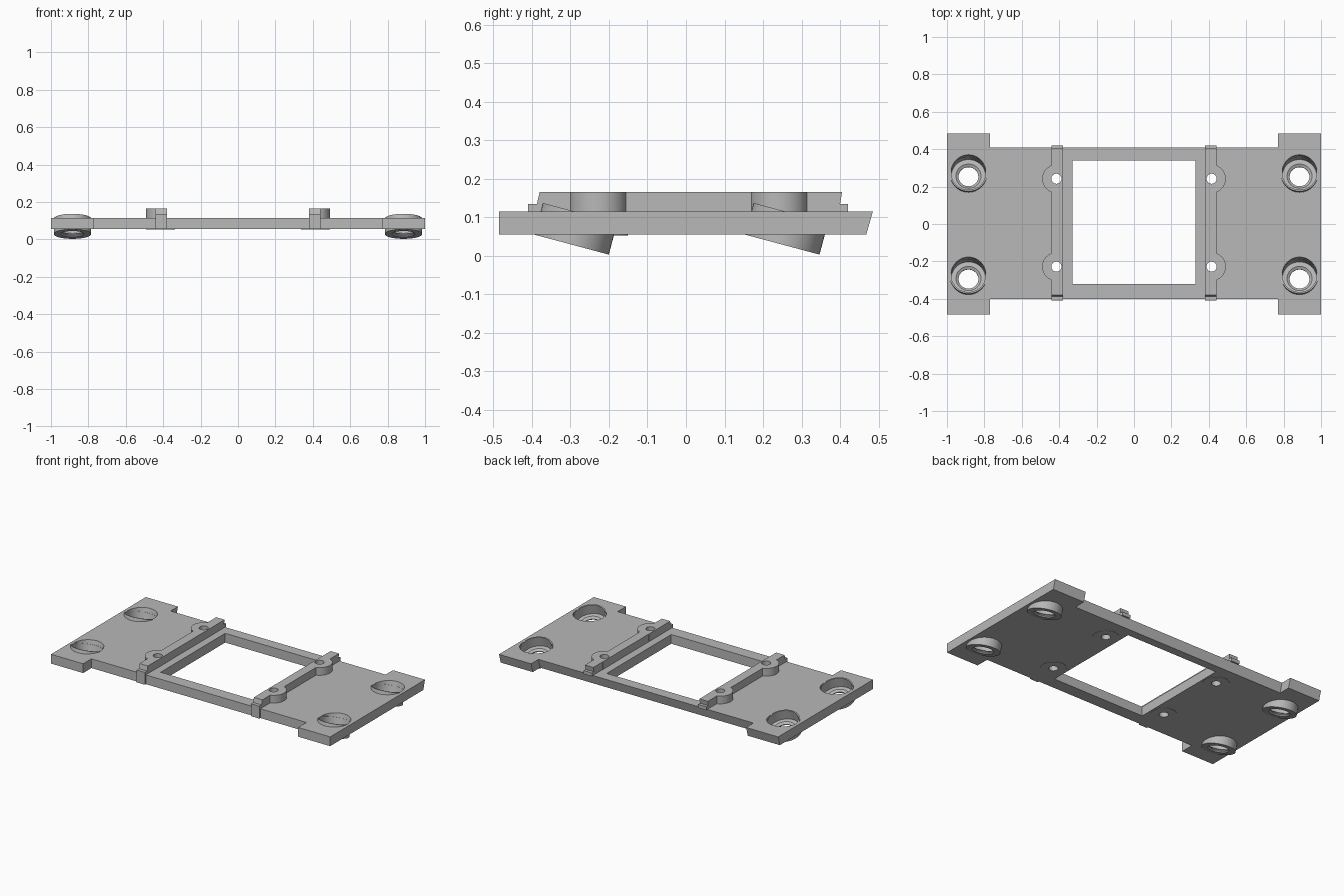
import bpy, bmesh
from math import radians, sin, cos, pi
from mathutils import Matrix, Vector

if "Cube" in bpy.data.objects:
    bpy.data.objects.remove(bpy.data.objects["Cube"])

grey = bpy.data.materials.new("plain_grey")
grey.use_nodes = True
grey.diffuse_color = (0.48, 0.48, 0.48, 1)
grey.node_tree.nodes["Principled BSDF"].inputs["Base Color"].default_value = grey.diffuse_color

BOTTOM, TOP = 0.055, 0.115
TILT = radians(15)
CUP_X, CUP_YS = 0.885, (-0.297, 0.25)
HOLE_X, HOLE_YS = 0.415, (-0.228, 0.242)


def make(name, bm):
    bmesh.ops.recalc_face_normals(bm, faces=bm.faces)
    mesh = bpy.data.meshes.new(name)
    bm.to_mesh(mesh)
    bm.free()
    mesh.materials.append(grey)
    obj = bpy.data.objects.new(name, mesh)
    bpy.context.collection.objects.link(obj)
    return obj


def prism(bm, points, offset):
    """Extrude a closed outline by a vector."""
    base = bm.faces.new([bm.verts.new(p) for p in points])
    ext = bmesh.ops.extrude_face_region(bm, geom=[base], use_keep_orig=True)
    verts = [v for v in ext["geom"] if isinstance(v, bmesh.types.BMVert)]
    bmesh.ops.translate(bm, verts=verts, vec=offset)


def cylinder(bm, centre, radius, z0, z1, tilt=0.0, segments=48):
    """Cylinder between two heights along its (tilted) axis."""
    mat = (Matrix.Translation(centre) @ Matrix.Rotation(-tilt, 4, "X")
           @ Matrix.Translation((0, 0, (z0 + z1) / 2)))
    bmesh.ops.create_cone(bm, cap_ends=True, segments=segments, radius1=radius,
                          radius2=radius, depth=z1 - z0, matrix=mat)


def apply(obj, mod):
    bpy.context.view_layer.objects.active = obj
    bpy.ops.object.modifier_apply(modifier=mod.name)


def mirror(obj):
    mod = obj.modifiers.new("mirror", "MIRROR")
    mod.use_mirror_merge = False
    apply(obj, mod)


def boolean(obj, tool, operation="DIFFERENCE"):
    mod = obj.modifiers.new("boolean", "BOOLEAN")
    mod.operation, mod.object, mod.solver = operation, tool, "EXACT"
    apply(obj, mod)
    bpy.data.objects.remove(tool)


def smooth(obj):
    bpy.ops.object.select_all(action="DESELECT")
    obj.select_set(True)
    bpy.context.view_layer.objects.active = obj
    bpy.ops.object.shade_smooth_by_angle(angle=radians(30))


def screw_hole_tool():
    bm = bmesh.new()
    for y in HOLE_YS:
        cylinder(bm, (HOLE_X, y, 0), 0.027, -0.1, 0.3, segments=32)
    return make("screw_hole_tool", bm)


# Base plate with corner tabs and a sloped back edge
right = [(0.77, -0.485), (1, -0.485), (1, 0.485), (0.77, 0.485), (0.77, 0.41)]
outline = [(0.77, -0.4)] + right
outline += [(-x, y) for x, y in reversed(outline)]
bm = bmesh.new()
prism(bm, [(x, y, BOTTOM) for x, y in outline], (0, 0, TOP - BOTTOM))
for v in bm.verts:
    if v.co.z < 0.08 and v.co.y > 0.4:
        v.co.y -= 0.017
plate = make("base_plate", bm)

# Central window
bm = bmesh.new()
window = [(-0.33, -0.32, 0), (0.33, -0.32, 0), (0.33, 0.34, 0), (-0.33, 0.34, 0)]
prism(bm, window, (0, 0, 0.3))
boolean(plate, make("window_tool", bm))

# Openings for the tilted cups and the screws
bm = bmesh.new()
for y in CUP_YS:
    cylinder(bm, (CUP_X, y, 0.029), 0.094, -0.1, 0.2, TILT)
tool = make("cup_tool", bm)
mirror(tool)
boolean(plate, tool)
tool = screw_hole_tool()
mirror(tool)
boolean(plate, tool)
smooth(plate)

# Tilted cups: a lathed wall, a floor and a countersunk hole
profile = [(0.1, 0), (0.1, 0.085), (0.092, 0.085), (0.092, 0.022),
           (0.067, 0.022), (0.053, 0.012), (0.053, 0.008), (0.062, 0)]
bm = bmesh.new()
for y in CUP_YS:
    place = Matrix.Translation((CUP_X, y, 0.029)) @ Matrix.Rotation(-TILT, 4, "X")
    steps = 48
    rings = []
    for i in range(steps):
        a = 2 * pi * i / steps
        rings.append([bm.verts.new(place @ Vector((r * cos(a), r * sin(a), h)))
                      for r, h in profile])
    for i, ring in enumerate(rings):
        following = rings[(i + 1) % steps]
        for j in range(len(profile)):
            k = (j + 1) % len(profile)
            bm.faces.new((ring[j], ring[k], following[k], following[j]))
cups = make("tilted_cups", bm)
mirror(cups)
smooth(cups)

# Rails with stepped ends and a clip over the front edge
side = [(-0.41, BOTTOM), (-0.41, 0.135), (-0.387, 0.135), (-0.38, 0.165),
        (0.405, 0.165), (0.4, 0.135), (0.42, 0.135), (0.42, 0.113),
        (-0.395, 0.113), (-0.395, BOTTOM)]
bm = bmesh.new()
prism(bm, [(0.38, y, z) for y, z in side], (0.06, 0, 0))
rails = make("rails", bm)

# Half-round screw bosses, flat on the window side
bm = bmesh.new()
for y in HOLE_YS:
    arc = [radians(-118 + 236 * i / 32) for i in range(33)]
    prism(bm, [(HOLE_X + 0.076 * cos(a), y + 0.076 * sin(a), 0.113) for a in arc],
          (0, 0, 0.052))
boolean(rails, make("boss_tool", bm), "UNION")
boolean(rails, screw_hole_tool())
mirror(rails)
smooth(rails)

# Thin round pads under the bosses
bm = bmesh.new()
for y in HOLE_YS:
    cylinder(bm, (HOLE_X, y, 0), 0.077, 0.053, 0.06)
pads = make("under_pads", bm)
boolean(pads, screw_hole_tool())
mirror(pads)
smooth(pads)
